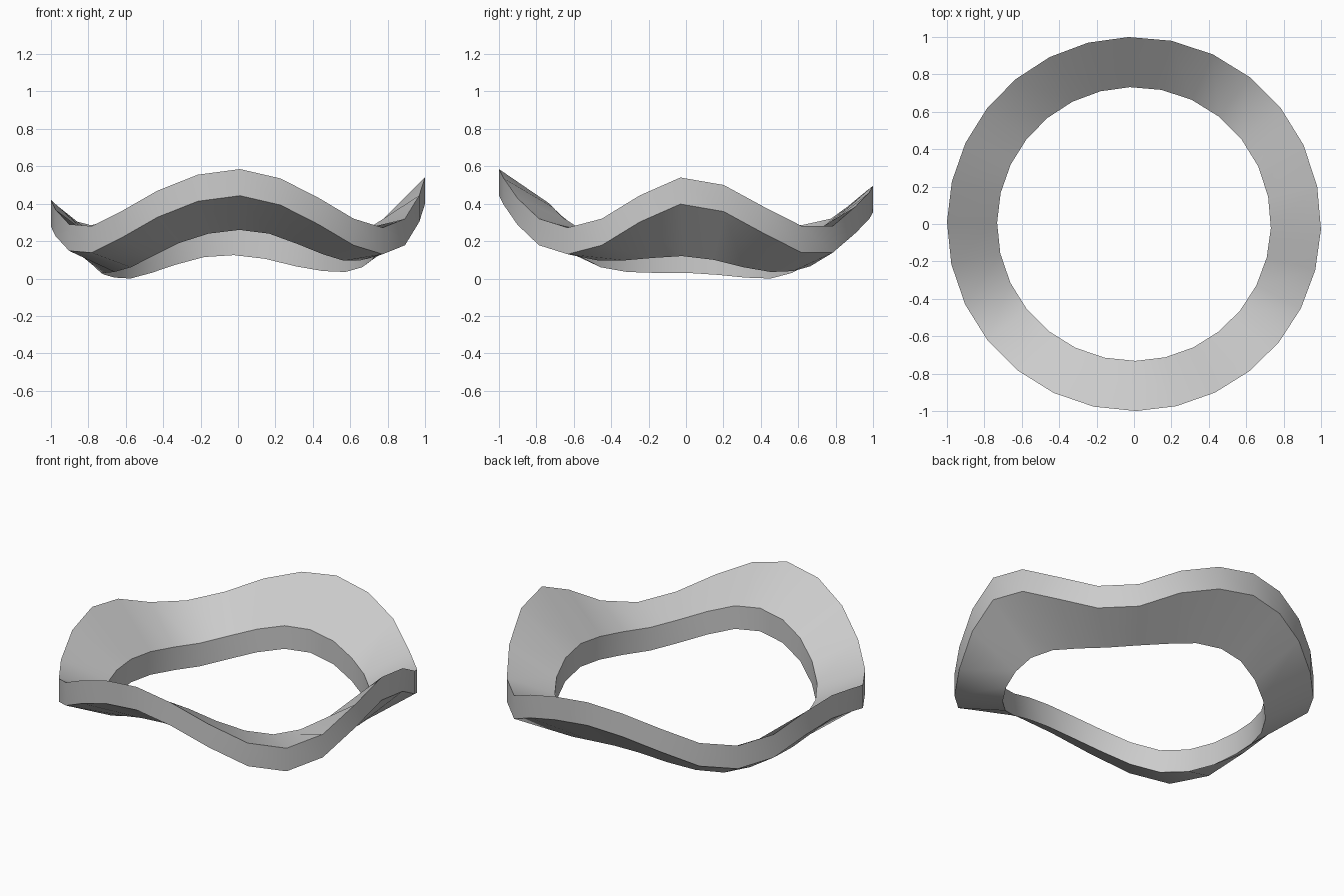
import bpy, bmesh
from math import cos, sin, radians

if "Cube" in bpy.data.objects:
    bpy.data.objects.remove(bpy.data.objects["Cube"])

# Ring stations run clockwise (from above), starting at the back: 28 per turn
ANCHORS = [91.7, -1.7, -89.4, -180.6, -268.3]
OUTER_TOP = [.495, .46, .385, .28, .28, .38, .50,
             .54, .445, .32, .272, .32, .43, .535,
             .585, .555, .47, .36, .28, .29, .37,
             .42, .395, .315, .285, .32, .405, .472]
INNER_BOTTOM = [.125, .105, .065, .04, .035, .06, .10,
                .12, .11, .097, .095, .13, .185, .24,
                .26, .24, .19, .12, .06, .035, .03,
                .03, .02, .005, 0, .03, .075, .115]
R_OUT, R_IN, THICK = 1.0, 0.732, 0.142


def station_angle(i):
    q, k = divmod(i, 7)
    a, b = ANCHORS[q], ANCHORS[q + 1]
    return radians(a + (b - a) * k / 7)


# Wavy washer: four-cornered section swept round the ring
bm = bmesh.new()
rings = []
for i, (zo, zi) in enumerate(zip(OUTER_TOP, INNER_BOTTOM)):
    a = station_angle(i)
    section = [(R_OUT, zo), (R_IN, zi + THICK), (R_IN, zi), (R_OUT, zo - THICK)]
    rings.append([bm.verts.new((r * cos(a), r * sin(a), z)) for r, z in section])
for i, ring in enumerate(rings):
    nxt = rings[(i + 1) % len(rings)]
    for j in range(4):
        k = (j + 1) % 4
        bm.faces.new((ring[j], ring[k], nxt[k], nxt[j]))
bmesh.ops.recalc_face_normals(bm, faces=bm.faces[:])

mesh = bpy.data.meshes.new("wavy_ring")
bm.to_mesh(mesh)
bm.free()
ring_obj = bpy.data.objects.new("wavy_ring", mesh)
bpy.context.collection.objects.link(ring_obj)

# Smooth faces, crisp rims
bpy.context.view_layer.objects.active = ring_obj
ring_obj.select_set(True)
bpy.ops.object.shade_smooth_by_angle(angle=radians(35))
